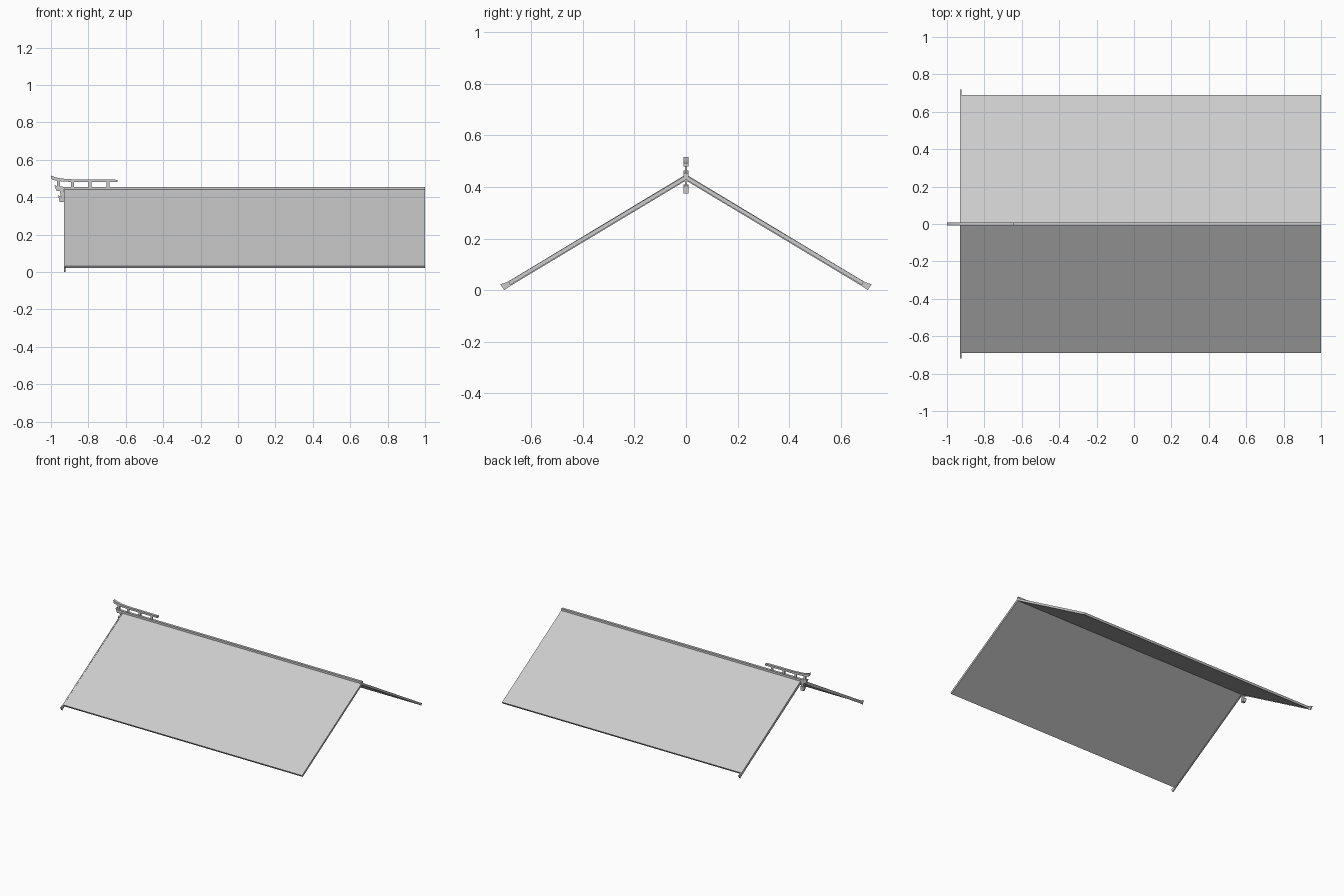
import bpy, bmesh
from mathutils import Vector


def prism(name, pts, axis, a, b):
    """Extrude a 2D profile: axis 'x' takes (y, z) points, axis 'y' takes (x, z)."""
    def at(p, d):
        return (d, p[0], p[1]) if axis == 'x' else (p[0], d, p[1])
    bm = bmesh.new()
    lo = [bm.verts.new(at(p, a)) for p in pts]
    hi = [bm.verts.new(at(p, b)) for p in pts]
    n = len(pts)
    bm.faces.new(lo)
    bm.faces.new(hi[::-1])
    for i in range(n):
        j = (i + 1) % n
        bm.faces.new((lo[i], hi[i], hi[j], lo[j]))
    bmesh.ops.recalc_face_normals(bm, faces=bm.faces)
    me = bpy.data.meshes.new(name)
    bm.to_mesh(me)
    bm.free()
    ob = bpy.data.objects.new(name, me)
    bpy.context.collection.objects.link(ob)
    return ob


# roof slopes and gable boards with flared feet
slope = [(0, 0.446), (0.69, 0.033), (0.682, 0.02), (0, 0.4285)]
gable = [(0, 0.449), (0.674, 0.043), (0.695, 0.031), (0.72, 0.023),
         (0.705, 0.0), (0.682, 0.016), (0.66, 0.029), (0, 0.425)]
for side, s in (("front", -1), ("back", 1)):
    prism(side + "_roof_slope", [(y * s, z) for y, z in slope], 'x', -0.925, 1.0)
    prism(side + "_gable_board", [(y * s, z) for y, z in gable], 'x', -0.931, -0.923)

# ridge beam
prism("ridge_beam", [(-0.009, 0.436), (0.009, 0.436), (0.009, 0.455), (-0.009, 0.455)],
      'x', -0.95, 1.0)

# raised rail curling up at the front end
rail = [(-1.0, 0.516), (-0.975, 0.506), (-0.94, 0.499), (-0.88, 0.495), (-0.645, 0.493),
        (-0.645, 0.480), (-0.88, 0.481), (-0.94, 0.484), (-0.97, 0.488), (-0.995, 0.494)]
prism("ridge_rail", rail, 'y', -0.009, 0.009)

# rail posts
for i, x in enumerate((-0.96, -0.885, -0.79, -0.695)):
    w = 0.008
    prism(f"rail_post_{i + 1}", [(x - w, 0.448), (x + w, 0.448), (x + w, 0.486), (x - w, 0.486)],
          'y', -0.004, 0.004)

# upturned ridge tip, hanging stem and lower finial block
prism("ridge_tip", [(-0.982, 0.464), (-0.96, 0.457), (-0.925, 0.455), (-0.925, 0.436),
                    (-0.95, 0.433), (-0.97, 0.433)], 'y', -0.009, 0.009)
prism("finial_stem", [(-0.953, 0.44), (-0.928, 0.44), (-0.928, 0.39), (-0.945, 0.39)],
      'y', -0.004, 0.004)
prism("finial_block", [(-0.962, 0.409), (-0.945, 0.404), (-0.928, 0.404), (-0.928, 0.375),
                       (-0.953, 0.375)], 'y', -0.009, 0.009)
